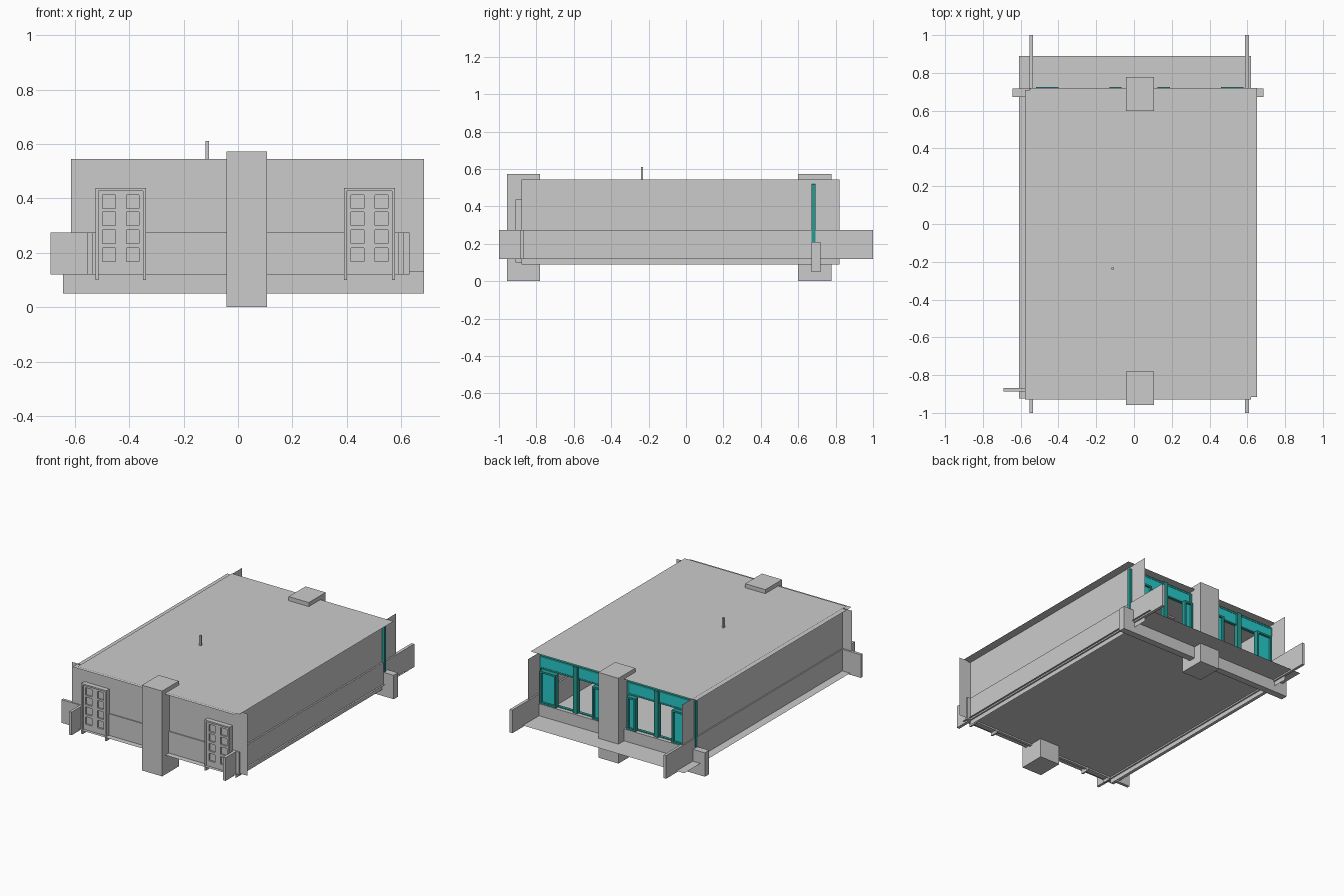
import bpy

if "Cube" in bpy.data.objects:
    bpy.data.objects.remove(bpy.data.objects["Cube"])

CX = 0.03  # mirror line of the facade


def material(name, rgb):
    m = bpy.data.materials.new(name)
    m.diffuse_color = (*rgb, 1)
    m.use_nodes = True
    m.node_tree.nodes["Principled BSDF"].inputs["Base Color"].default_value = m.diffuse_color
    return m


CYAN = material("cyan_panel", (0.02, 0.6, 0.61))
TEAL = material("teal_frame", (0.02, 0.33, 0.29))


def build(name, verts, faces, mat=None):
    me = bpy.data.meshes.new(name)
    me.from_pydata(verts, [], faces)
    ob = bpy.data.objects.new(name, me)
    bpy.context.collection.objects.link(ob)
    if mat:
        me.materials.append(mat)
    return ob


BOX_FACES = [(0, 1, 3, 2), (4, 6, 7, 5), (0, 4, 5, 1),
             (2, 3, 7, 6), (0, 2, 6, 4), (1, 5, 7, 3)]


def boxes(name, items, mat=None):
    """One object from boxes given as ((x0, x1), (y0, y1), (z0, z1))."""
    verts, faces = [], []
    for xs, ys, zs in items:
        n = len(verts)
        xs, ys, zs = sorted(xs), sorted(ys), sorted(zs)
        verts += [(x, y, z) for x in xs for y in ys for z in zs]
        faces += [tuple(n + i for i in f) for f in BOX_FACES]
    return build(name, verts, faces, mat)


def sheet(name, xs, ys, zs, flip=False):
    """Single flat panel; one of the three ranges is a plain number."""
    if isinstance(zs, float):
        v = [(xs[0], ys[0], zs), (xs[1], ys[0], zs), (xs[1], ys[1], zs), (xs[0], ys[1], zs)]
    elif isinstance(ys, float):
        v = [(xs[0], ys, zs[0]), (xs[1], ys, zs[0]), (xs[1], ys, zs[1]), (xs[0], ys, zs[1])]
    else:
        v = [(xs, ys[0], zs[0]), (xs, ys[1], zs[0]), (xs, ys[1], zs[1]), (xs, ys[0], zs[1])]
    return build(name, v, [(3, 2, 1, 0) if flip else (0, 1, 2, 3)])


def mirrored(items):
    """Each box plus its copy on the other side of the facade centre."""
    return items + [((2 * CX - xs[1], 2 * CX - xs[0]), ys, zs) for xs, ys, zs in items]


# Thin shell: roof, ceiling, floor and walls
sheet("roof", (-0.55, 0.65), (-0.915, 0.72), 0.545)
sheet("ceiling", (-0.577, 0.62), (-0.93, 0.71), 0.541, flip=True)
sheet("floor", (-0.61, 0.62), (-0.925, 0.89), 0.13)
sheet("front_wall", (-0.615, 0.685), -0.88, (0.13, 0.545))
sheet("right_wall", 0.598, (-0.88, 0.82), (0.09, 0.545))
sheet("left_wall", -0.545, (-0.88, 0.82), (0.09, 0.545), flip=True)

# Base beams
boxes("left_beam", [((-0.553, -0.535), (-1, 1), (0.12, 0.275))])
boxes("right_beam", [((0.588, 0.608), (-1, 1), (0.12, 0.275))])
boxes("front_beam", [((-0.69, 0.63), (-0.887, -0.867), (0.12, 0.275))])
boxes("back_beam", [((-0.643, 0.685), (0.672, 0.718), (0.05, 0.21))])

# Columns, each stacked from foot, middle and top
for name, ys in (("front_column", (-0.957, -0.78)), ("back_column", (0.598, 0.777))):
    for part, zs in (("foot", (0, 0.08)), ("middle", (0.08, 0.312)), ("top", (0.312, 0.572))):
        boxes(f"{name}_{part}", [((-0.043, 0.107), ys, zs)])

# Rod on the roof
boxes("roof_rod", [((-0.119, -0.107), (-0.241, -0.229), (0.53, 0.612))])

# Ceiling lamps in pairs, three columns by three groups
lamps = []
for x in (-0.35, 0.03, 0.40):
    for y in (-0.65, -0.23, 0.18):
        for k in (0, 0.17):
            lamps.append(((x - 0.045, x + 0.045), (y + k - 0.025, y + k + 0.025), (0.53, 0.54)))
boxes("ceiling_lamps", lamps)

# Front doors: outer frame, back slab, and the grid of stiles and rails
COLS = (0, 0.048, 0.088, 0.135)
ROWS = (0.168, 0.234, 0.30, 0.363)
for side, x0 in (("left", -0.525), ("right", 0.39)):
    x1 = x0 + 0.187
    boxes(f"{side}_door_frame", [
        ((x0, x0 + 0.011), (-0.912, -0.865), (0.10, 0.438)),
        ((x1 - 0.011, x1), (-0.912, -0.865), (0.10, 0.438)),
        ((x0 + 0.011, x1 - 0.011), (-0.912, -0.865), (0.428, 0.438))])
    boxes(f"{side}_door_slab", [((x0 + 0.011, x1 - 0.011), (-0.893, -0.881), (0.12, 0.428))])
    a = x0 + 0.026
    y = (-0.904, -0.893)
    grid = [((x0 + 0.011, a), y, (0.12, 0.428)),
            ((a + COLS[1], a + COLS[2]), y, (0.12, 0.428)),
            ((a + COLS[3], x1 - 0.011), y, (0.12, 0.428))]
    edges = [0.12] + [v for r in ROWS for v in (r, r + 0.05)] + [0.428]
    for c in (0, 2):
        for i in range(0, len(edges), 2):
            grid.append(((a + COLS[c], a + COLS[c + 1]), y, (edges[i], edges[i + 1])))
    boxes(f"{side}_door_grid", grid)

# Back window wall: header panels, posts and leaves, mirrored about the centre
Y = (0.672, 0.692)
boxes("window_header", mirrored([((0.107, 0.60), (0.675, 0.69), (0.445, 0.51))]), CYAN)
boxes("window_posts", mirrored([
    ((0.595, 0.615), Y, (0.21, 0.52)),
    ((0.315, 0.345), (0.672, 0.705), (0.21, 0.52)),
    ((0.107, 0.125), Y, (0.21, 0.52))]), TEAL)
boxes("window_rails", mirrored([
    ((0.107, 0.60), Y, (0.435, 0.445)),
    ((0.107, 0.60), Y, (0.51, 0.522)),
    ((0.107, 0.60), Y, (0.205, 0.215))]), TEAL)

leaves, leaf_frames = [], []
for x0, x1 in ((0.46, 0.58), (0.125, 0.19)):
    leaves.append(((x0 + 0.012, x1 - 0.012), (0.70, 0.71), (0.227, 0.423)))
    for xs, zs in (((x0, x0 + 0.012), (0.215, 0.435)), ((x1 - 0.012, x1), (0.215, 0.435)),
                   ((x0 + 0.012, x1 - 0.012), (0.215, 0.227)),
                   ((x0 + 0.012, x1 - 0.012), (0.423, 0.435))):
        leaf_frames.append((xs, (0.692, 0.724), zs))
boxes("window_leaves", mirrored(leaves), CYAN)
boxes("window_leaf_frames", mirrored(leaf_frames), TEAL)
